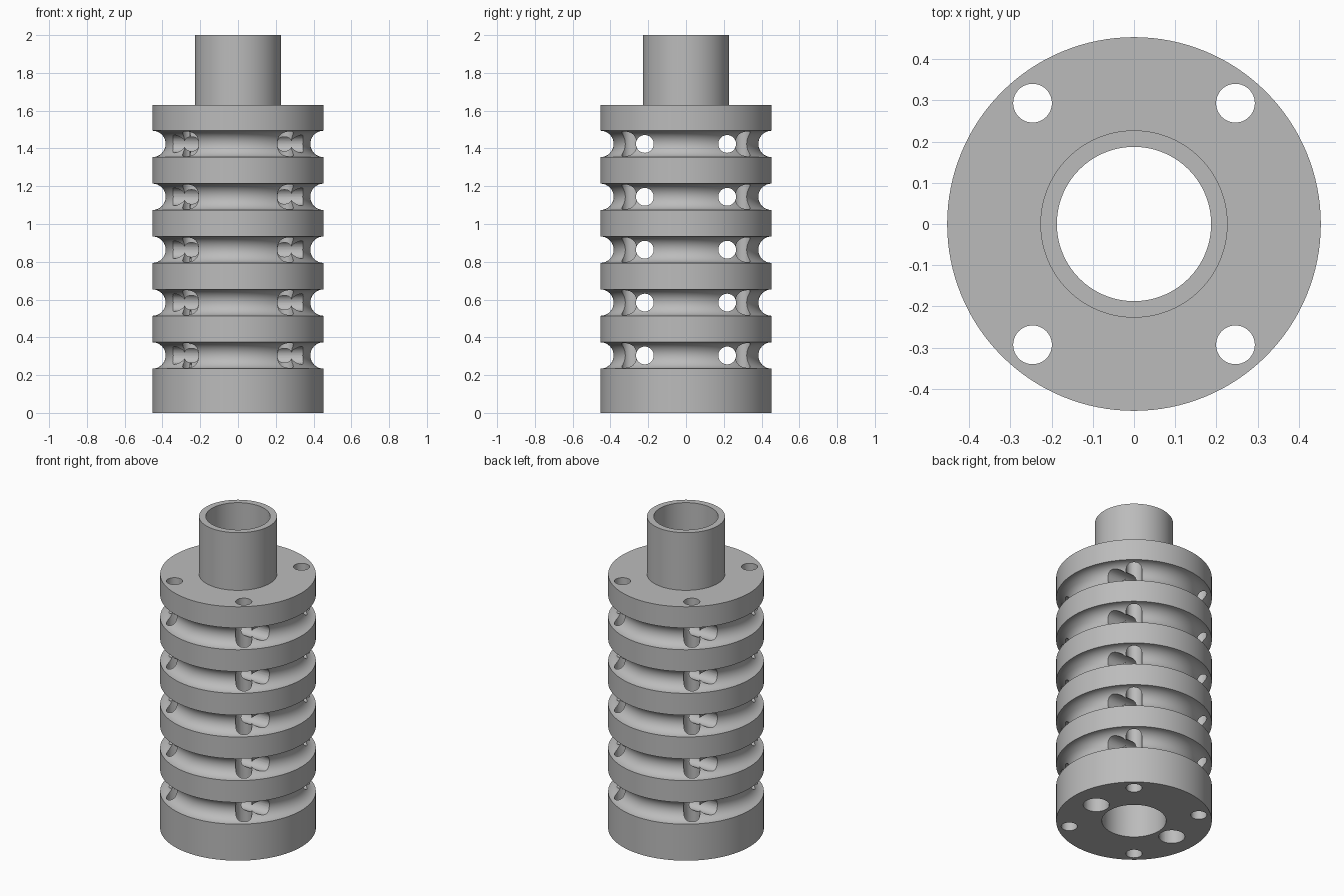
import bpy, bmesh, math
from mathutils import Matrix, Vector

if "Cube" in bpy.data.objects:
    bpy.data.objects.remove(bpy.data.objects["Cube"], do_unlink=True)

R, BORE, NECK = 0.453, 0.187, 0.227      # outer, bore and neck radii
FLANGE_Z, TOP_Z = 1.63, 2.0
GROOVE_R = 0.07
GROOVES = [0.304 + 0.28 * i for i in range(5)]
SEGMENTS = 128

steel = bpy.data.materials.new("grey metal")
steel.use_nodes = True
grey = (0.5, 0.5, 0.5, 1)
steel.diffuse_color = grey
steel.node_tree.nodes["Principled BSDF"].inputs["Base Color"].default_value = grey


def make_object(name, bm):
    bmesh.ops.recalc_face_normals(bm, faces=bm.faces)
    mesh = bpy.data.meshes.new(name)
    bm.to_mesh(mesh)
    bm.free()
    mesh.materials.append(steel)
    obj = bpy.data.objects.new(name, mesh)
    bpy.context.collection.objects.link(obj)
    return obj


def lathe(name, profile):
    """Revolve a closed (radius, z) outline around the z axis."""
    bm = bmesh.new()
    rings = []
    for i in range(SEGMENTS):
        a = math.tau * i / SEGMENTS
        rings.append([bm.verts.new((r * math.cos(a), r * math.sin(a), z)) for r, z in profile])
    n = len(profile)
    for i in range(SEGMENTS):
        a, b = rings[i], rings[(i + 1) % SEGMENTS]
        for j in range(n):
            k = (j + 1) % n
            bm.faces.new((a[j], b[j], b[k], a[k]))
    return make_object(name, bm)


def add_rod(bm, radius, start, end):
    start, end = Vector(start), Vector(end)
    axis = end - start
    turn = axis.to_track_quat("Z", "Y").to_matrix().to_4x4()
    bmesh.ops.create_cone(bm, cap_ends=True, segments=40, radius1=radius, radius2=radius,
                          depth=axis.length, matrix=Matrix.Translation((start + end) / 2) @ turn)


# Grooved body with neck and central bore
outline = [(BORE, 0), (R, 0)]
for z in GROOVES:
    for s in range(17):
        a = -math.pi / 2 + math.pi * s / 16
        outline.append((R - GROOVE_R * math.cos(a), z + GROOVE_R * math.sin(a)))
outline += [(R, FLANGE_Z), (NECK, FLANGE_Z), (NECK, TOP_Z), (BORE, TOP_Z)]
body = lathe("grooved_body", outline)

# Bolt holes through the full height, and two deep blind holes from below
bm = bmesh.new()
for sx in (-1, 1):
    for sy in (-1, 1):
        add_rod(bm, 0.047, (sx * 0.246, sy * 0.293, -0.1), (sx * 0.246, sy * 0.293, 1.8))
    add_rod(bm, 0.076, (sx * 0.287, 0, -0.1), (sx * 0.287, 0, 1.5))
vertical_holes = make_object("vertical_hole_cutter", bm)

# Cross holes running side to side at every groove
bm = bmesh.new()
for z in GROOVES:
    for y in (-0.218, 0.218):
        add_rod(bm, 0.047, (-0.6, y, z), (0.6, y, z))
cross_holes = make_object("cross_hole_cutter", bm)

for cutter in (vertical_holes, cross_holes):
    cutter.hide_render = True
    cut = body.modifiers.new(cutter.name, "BOOLEAN")
    cut.operation = "DIFFERENCE"
    cut.solver = "EXACT"
    cut.object = cutter

# Bake the cuts, then drop the cutters
graph = bpy.context.evaluated_depsgraph_get()
baked = bpy.data.meshes.new_from_object(body.evaluated_get(graph))
body.modifiers.clear()
body.data = baked
for cutter in (vertical_holes, cross_holes):
    bpy.data.objects.remove(cutter, do_unlink=True)

bpy.ops.object.select_all(action="DESELECT")
body.select_set(True)
bpy.context.view_layer.objects.active = body
bpy.ops.object.shade_smooth_by_angle(angle=math.radians(30))
